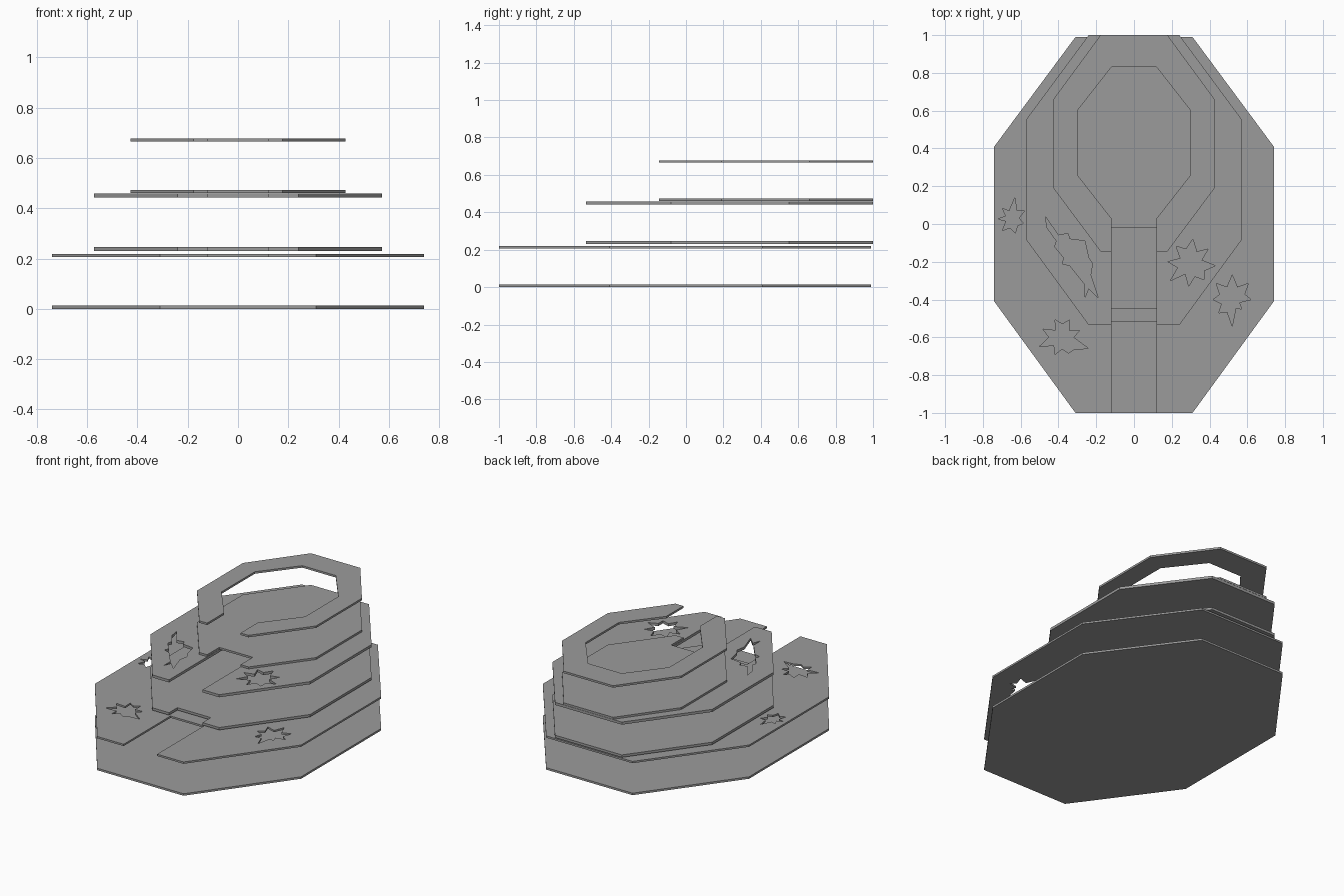
import bpy
import bmesh
from math import cos, sin, radians, tau

default_cube = bpy.data.objects.get("Cube")
if default_cube:
    bpy.data.objects.remove(default_cube)

# Single flat colour
grey = bpy.data.materials.new("plain_grey")
grey.use_nodes = True
tone = (0.33, 0.33, 0.33, 1)
grey.diffuse_color = tone
grey.node_tree.nodes["Principled BSDF"].inputs["Base Color"].default_value = tone

SLOT = 0.12  # half width of the front slot


def octagon(end_half, half, front, side_front, side_back, back):
    """Elongated octagon, from its front left corner round to the front right."""
    left_side = [(-end_half, front), (-half, side_front),
                 (-half, side_back), (-end_half, back)]
    return left_side + [(-x, y) for x, y in reversed(left_side)]


def with_inlet(outline, inner):
    """Open the front edge of an outline into an inner path."""
    front = outline[0][1]
    return outline + [(SLOT, front)] + inner[::-1] + [(-SLOT, front)]


def slot(depth_y):
    return [(-SLOT, depth_y), (SLOT, depth_y)]


def star(cx, cy, start, radii):
    """Jagged hole: radii in hundredths at equal clockwise steps."""
    step = tau / len(radii)
    angles = [radians(start) - i * step for i in range(len(radii))]
    return [(cx + r / 100 * cos(a), cy + r / 100 * sin(a))
            for r, a in zip(radii, angles)]


def plate(name, bottom, top, outline, holes=()):
    """Flat slab with optional holes cut right through."""
    bm = bmesh.new()
    edges = []
    for loop in [outline, *holes]:
        verts = [bm.verts.new((x, y, bottom)) for x, y in loop]
        edges += [bm.edges.new((v, verts[i - 1])) for i, v in enumerate(verts)]
    bmesh.ops.triangle_fill(bm, edges=edges, use_beauty=True, normal=(0, 0, 1))
    slab = bmesh.ops.extrude_face_region(bm, geom=bm.faces[:], use_keep_orig=True)
    raised = [g for g in slab["geom"] if isinstance(g, bmesh.types.BMVert)]
    bmesh.ops.translate(bm, verts=raised, vec=(0, 0, top - bottom))
    bmesh.ops.recalc_face_normals(bm, faces=bm.faces[:])
    mesh = bpy.data.meshes.new(name)
    bm.to_mesh(mesh)
    bm.free()
    mesh.materials.append(grey)
    bpy.context.collection.objects.link(bpy.data.objects.new(name, mesh))


# Outlines of the three tiers and the opening of the top ring
large = octagon(0.31, 0.74, -1, -0.41, 0.41, 0.99)
medium = octagon(0.24, 0.573, -0.535, -0.08, 0.55, 1)
small = octagon(0.177, 0.427, -0.145, 0.19, 0.66, 1)
opening = octagon(SLOT, 0.3, 0.03, 0.26, 0.6, 0.83)

# Jagged holes
lower_holes = [
    star(-0.65, 0.03, 80, [11, 5, 8, 4, 7, 5, 8, 5, 8, 3, 7, 3, 7, 4]),
    star(-0.38, -0.6, 112, [10, 7, 10, 5, 10, 6, 15, 9, 9, 6, 10, 6, 13, 7, 11, 5]),
    star(0.52, -0.4, 90, [13, 7, 12, 7, 10, 4, 7, 5, 14, 7, 10, 6, 10, 7, 12, 7]),
]
long_tear = [(-47, 4), (-40, -6), (-35, -5), (-34, -8), (-26, -9), (-24, -18),
             (-22, -21), (-23, -27), (-19, -39), (-24, -34), (-26, -39), (-26, -32),
             (-34, -22), (-38, -21), (-37, -18), (-42, -12), (-41, -9), (-46, -2)]
upper_holes = [
    [(x / 100, y / 100) for x, y in long_tear],
    star(0.3, -0.21, 85, [13, 7, 12, 6, 13, 8, 11, 7, 12, 6, 14, 7, 12, 6, 12, 8]),
]

# Stacked plates: a floor and a roof for each tier
plate("lower_floor", 0, 0.013, large)
plate("lower_roof", 0.207, 0.219, with_inlet(large, slot(-0.52)), lower_holes)
plate("middle_floor", 0.23, 0.246, with_inlet(medium, slot(-0.45)))
plate("middle_roof", 0.442, 0.459, with_inlet(medium, slot(0.03)), upper_holes)
plate("upper_floor", 0.46, 0.473, with_inlet(small, slot(-0.02)))
plate("upper_roof_ring", 0.665, 0.678, with_inlet(small, opening))
